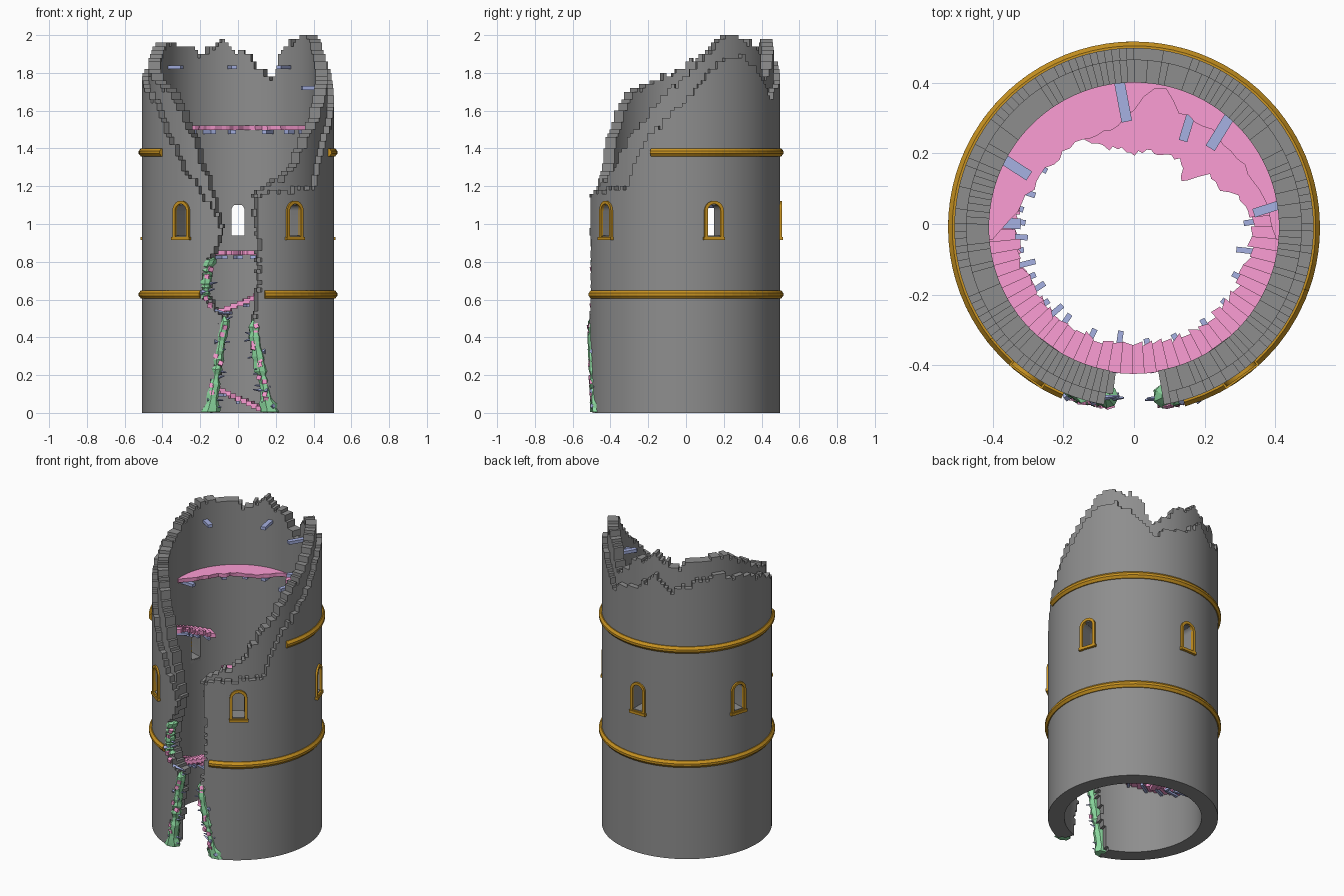
import bpy, bmesh, random
from math import sin, cos, pi, radians, sqrt
from mathutils import Matrix, Vector, Euler

if "Cube" in bpy.data.objects:
    bpy.data.objects.remove(bpy.data.objects["Cube"])

random.seed(7)
CY = -0.01                      # tower axis sits slightly forward
RI, RM, RO = 0.41, 0.475, 0.508  # inner, middle and outer wall radii
WINDOWS = [36 + 72 * i for i in range(5)]


def material(name, col):
    m = bpy.data.materials.new(name)
    m.diffuse_color = (*col, 1)
    m.use_nodes = True
    m.node_tree.nodes["Principled BSDF"].inputs["Base Color"].default_value = m.diffuse_color
    return m


STONE = material("stone", (0.27, 0.27, 0.27))
PINK = material("planks", (0.98, 0.34, 0.66))
BLUE = material("beams", (0.38, 0.44, 0.76))
GREEN = material("moss", (0.27, 0.72, 0.36))
GOLD = material("trim", (0.58, 0.29, 0.015))


def finish(bm, name, mat, smooth=None, recalc=True):
    if recalc:
        bmesh.ops.recalc_face_normals(bm, faces=bm.faces)
    me = bpy.data.meshes.new(name)
    bm.to_mesh(me)
    bm.free()
    ob = bpy.data.objects.new(name, me)
    bpy.context.collection.objects.link(ob)
    me.materials.append(mat)
    if smooth:
        bpy.ops.object.select_all(action='DESELECT')
        ob.select_set(True)
        bpy.context.view_layer.objects.active = ob
        bpy.ops.object.shade_smooth_by_angle(angle=radians(smooth))
    return ob


def pol(u, r, z, t=0):
    """Angle u from the front (positive to the right), radius, height, tangent shift."""
    a = radians(u)
    return Vector((r * sin(a) + t * cos(a), CY - r * cos(a) + t * sin(a), z))


def lerp(table, x):
    if x <= table[0][0]:
        return table[0][1]
    for (a, p), (b, q) in zip(table, table[1:]):
        if x <= b:
            return p + (q - p) * (x - a) / (b - a)
    return table[-1][1]


# Ruined wall: polar grid of small stone cells, two layers thick
TOP_IN = [(-180, 1.9), (-177, 1.9), (-170, 1.98), (-163, 1.93), (-153, 1.88), (-140, 1.95), (-115, 1.95),
          (-105, 1.9), (-90, 1.83), (-60, 1.73), (-45, 1.66), (-33, 1.5), (-22, 1.27), (-12, 1.05),
          (12, 1.18), (32, 1.23), (49, 1.42), (68, 1.6), (90, 1.78), (100, 1.86), (112, 1.95), (124, 2.02),
          (140, 1.95), (148, 1.9), (151, 1.78), (155, 1.75), (162, 1.82), (168, 1.84), (172, 1.9), (180, 1.9)]
TOP_OUT = [(-180, 1.75), (-168, 1.85), (-155, 1.75), (-140, 1.82), (-120, 1.85), (-105, 1.8), (-85, 1.75),
           (-60, 1.65), (-47, 1.47), (-36, 1.3), (-23, 1.18), (-10, 1.0), (12, 1.15), (30, 1.18), (55, 1.2),
           (59, 1.32), (70, 1.48), (90, 1.65), (115, 1.88), (124, 1.9), (145, 1.78), (155, 1.66),
           (165, 1.72), (180, 1.75)]
CRACK_L = [(0, -.15), (.2, -.12), (.4, -.09), (.5, -.07), (.55, -.12), (.62, -.18), (.78, -.16), (.85, -.12), (1, -.09)]
CRACK_R = [(0, .17), (.2, .13), (.4, .09), (.5, .09), (.7, .11), (.9, .12), (1, .10), (1.1, .09), (1.2, .10)]
N, DZ, RADII = 150, 0.02, (RI, RM, RO)


def in_window(u, z):
    for w in WINDOWS:
        d = (u - w + 180) % 360 - 180
        if abs(d) < 4.8 and 0.93 < z < 1.065 + sqrt(max(0, .0425 ** 2 - (.5 * radians(d)) ** 2)):
            return True
    return False


cells = set()
for j, table in enumerate((TOP_IN, TOP_OUT)):
    jit = [(random.uniform(-.012, .012), random.uniform(-.012, .012)) for k in range(100)]
    for i in range(N):
        u = ((i + .5) * 360 / N + 180) % 360 - 180
        h = lerp(table, u) + random.uniform(-.02, .02)
        x = 0.49 * sin(radians(u))
        for k in range(100):
            z = (k + .5) * DZ
            hole = abs(u) < 60 and lerp(CRACK_L, z) + jit[k][0] < x < lerp(CRACK_R, z) + jit[k][1]
            if z < h and not hole and not in_window(u, z):
                cells.add((i, j, k))

bm = bmesh.new()
cache = {}


def grid_vert(c):
    c = (c[0] % N, c[1], c[2])
    if c not in cache:
        cache[c] = bm.verts.new(pol(c[0] * 360 / N, RADII[c[1]], c[2] * DZ))
    return cache[c]


for c in sorted(cells):
    for a in range(3):
        for s in (0, 1):
            n = list(c)
            n[a] += 2 * s - 1
            n[0] %= N
            if tuple(n) in cells:
                continue
            quad = []
            for p, q in ((0, 0), (1, 0), (1, 1), (0, 1)):
                v = list(c)
                v[a] += s
                v[(a + 1) % 3] += p
                v[(a + 2) % 3] += q
                quad.append(grid_vert(v))
            bm.faces.new(quad[::-1] if s else quad)
finish(bm, "ruined_wall", STONE, smooth=25, recalc=False)


# Arched window frames and stone linings
def arch(hw, zb, zs, n=10):
    return [(hw, zb)] + [(hw * cos(pi * i / n), zs + hw * sin(pi * i / n)) for i in range(n + 1)] + [(-hw, zb)]


def arch_ring(bm, u, outer, inner, r0, r1):
    rows = [[bm.verts.new(pol(u, r, p[1], p[0])) for p, r in ((o, r0), (o, r1), (q, r1), (q, r0))]
            for o, q in zip(outer, inner)]
    for A, B in zip(rows, rows[1:] + rows[:1]):
        for m in range(4):
            bm.faces.new((A[m], A[(m + 1) % 4], B[(m + 1) % 4], B[m]))


# Radial box, used for sills, pegs and beams
def beam(bm, u, r0, r1, z, w, h, yaw=0):
    M = (Matrix.Translation(pol(u, (r0 + r1) / 2, z)) @ Matrix.Rotation(radians(u + yaw), 4, 'Z')
         @ Matrix.Diagonal((w, r1 - r0, h, 1)))
    bmesh.ops.create_cube(bm, size=1, matrix=M)


for name, r0, r1, mat in (("window_linings", .408, .503, STONE), ("window_frames", .495, .518, GOLD)):
    bm = bmesh.new()
    for u in WINDOWS:
        arch_ring(bm, u, arch(.053, .918, 1.07), arch(.036, .935, 1.07), r0, r1)
        if mat == GOLD:
            beam(bm, u, .495, .523, .923, .116, .018)
    finish(bm, name, mat, smooth=30)


# Swept arcs: trim bands, floors and stair treads
def arc(bm, u0, u1, n, profile):
    rows = [[bm.verts.new(pol(u, r, z)) for r, z in profile(u)]
            for u in (u0 + (u1 - u0) * i / n for i in range(n + 1))]
    m = len(rows[0])
    for A, B in zip(rows, rows[1:]):
        for i in range(m):
            bm.faces.new((A[i], A[(i + 1) % m], B[(i + 1) % m], B[i]))
    bm.faces.new(rows[0])
    bm.faces.new(rows[-1][::-1])


for name, z, u0, u1 in (("lower_band", .628, 16, 337), ("upper_band", 1.38, 70, 308)):
    bm = bmesh.new()
    arc(bm, u0, u1, 56, lambda u: [(.5, z - .023), (.514, z - .023), (.526, z - .008), (.526, z + .006),
                                   (.514, z + .021), (.5, z + .021)])
    finish(bm, name, GOLD)

LOW_EDGE = [(95, .33), (108, .30), (112, .27), (126, .26), (133, .19), (147, .23), (180, .21), (200, .24),
            (214, .30), (228, .40)]
HIGH_EDGE = [(85, .40), (110, .36), (135, .35), (160, .35), (166, .40), (172, .395), (180, .33), (190, .29),
             (205, .28), (222, .29), (247, .30), (261, .33), (275, .40)]
for name, edge, z in (("lower_floor", LOW_EDGE, .835), ("upper_floor", HIGH_EDGE, 1.497)):
    bm = bmesh.new()

    def floor_profile(u):
        r = min(lerp(edge, u) + random.uniform(-.008, .008), .405)
        return [(r + random.uniform(0, .008), z), (.414, z), (.414, z + .025), (r, z + .025)]
    arc(bm, edge[0][0], edge[-1][0], 44, floor_profile)
    finish(bm, name, PINK)

# Spiral stair: long lower flight, broken upper flight, with wall pegs
bm, pegs = bmesh.new(), bmesh.new()
for u0, u1, za, zb in ((158, 455, .01, .83), (-122, -42, 1.09, 1.31)):
    n = round((u1 - u0) / 4.8)
    for i in range(n):
        ua = u0 + i * (u1 - u0) / n
        z = za + (zb - za) * i / n
        ra, rb = random.uniform(.322, .345), random.uniform(.322, .345)
        arc(bm, ua, ua + 5, 1, lambda u: [(ra if u == ua else rb, z), (.414, z),
                                          (.414, z + .026), (ra if u == ua else rb, z + .026)])
        if i % 3 == 1 and z > .04:
            beam(pegs, ua + 3, random.uniform(.29, .325), .415, z - .009, .016, .016, random.uniform(-8, 8))
finish(bm, "stair_treads", PINK)
finish(pegs, "stair_pegs", BLUE)

# Joists under the floors and stubs near the top
bm = bmesh.new()
for z, items in ((.824, ((110, .31), (140, .24), (165, .26), (180, .24), (195, .26), (216, .31))),
                 (1.487, ((118, .37), (135, .36), (185, .31), (205, .30), (230, .30), (268, .32))),
                 (1.83, ((138, .31), (185, .30), (243, .33)))):
    for u, r in items:
        beam(bm, u, r, .42, z, .03, .02, random.uniform(-12, 12))
for u, r, z in ((153, .28, 1.487), (98, .34, 1.72)):
    beam(bm, u, r, .42, z, .025, .022, 10)
finish(bm, "floor_beams", BLUE)


# Moss strips down both crack edges
def moss(bm, edge, side, z0, z1, size):
    n, rows = 20, []
    for i in range(n + 1):
        z = z0 + (z1 - z0) * i / n
        x = lerp(edge, z) - side * .002
        y = CY - sqrt(.484 ** 2 - x * x)
        r = size * random.uniform(.75, 1.25) * (.4 if i == n else 1) + .026 * max(0, 1 - z / .1)
        rows.append([bm.verts.new((x + r * random.uniform(.85, 1.1) * cos(k * pi / 3.5),
                                   y + min(r, .034) * 1.1 * sin(k * pi / 3.5),
                                   z + (random.uniform(-.006, .006) if i else 0.006))) for k in range(7)])
    for A, B in zip(rows, rows[1:]):
        for k in range(7):
            bm.faces.new((A[k], A[(k + 1) % 7], B[(k + 1) % 7], B[k]))
    bm.faces.new(rows[0])
    bm.faces.new(rows[-1])


bm = bmesh.new()
moss(bm, CRACK_L, -1, 0, .51, .029)
moss(bm, CRACK_L, -1, .6, .82, .027)
moss(bm, CRACK_R, 1, 0, .5, .032)
finish(bm, "crack_moss", GREEN)

# Splinters and small chips lodged in the crack
spikes, chips = bmesh.new(), bmesh.new()
for edge, side, top in ((CRACK_L, 1, .8), (CRACK_R, -1, .48)):
    for i in range(20):
        z = .03 + (top - .03) * i / 20
        x = lerp(edge, z) + side * random.uniform(0, .03)
        p = Vector((x, CY - sqrt(.488 ** 2 - x * x), z))
        if i % 4 < 2:
            R = Euler((random.uniform(-.4, .4), side * random.uniform(1.1, 1.8), random.uniform(-.7, .7)))
            bmesh.ops.create_cone(spikes, cap_ends=True, segments=4, radius1=.013, radius2=.003, depth=.085,
                                  matrix=Matrix.Translation(p) @ R.to_matrix().to_4x4())
        else:
            p.x -= side * random.uniform(0, .03)
            R = Euler([random.uniform(-.4, .4) for _ in range(3)])
            bmesh.ops.create_cube(chips, size=.024, matrix=Matrix.Translation(p + Vector((0, -.014, 0)))
                                  @ R.to_matrix().to_4x4())
finish(spikes, "crack_splinters", BLUE)
finish(chips, "crack_chips", PINK)
